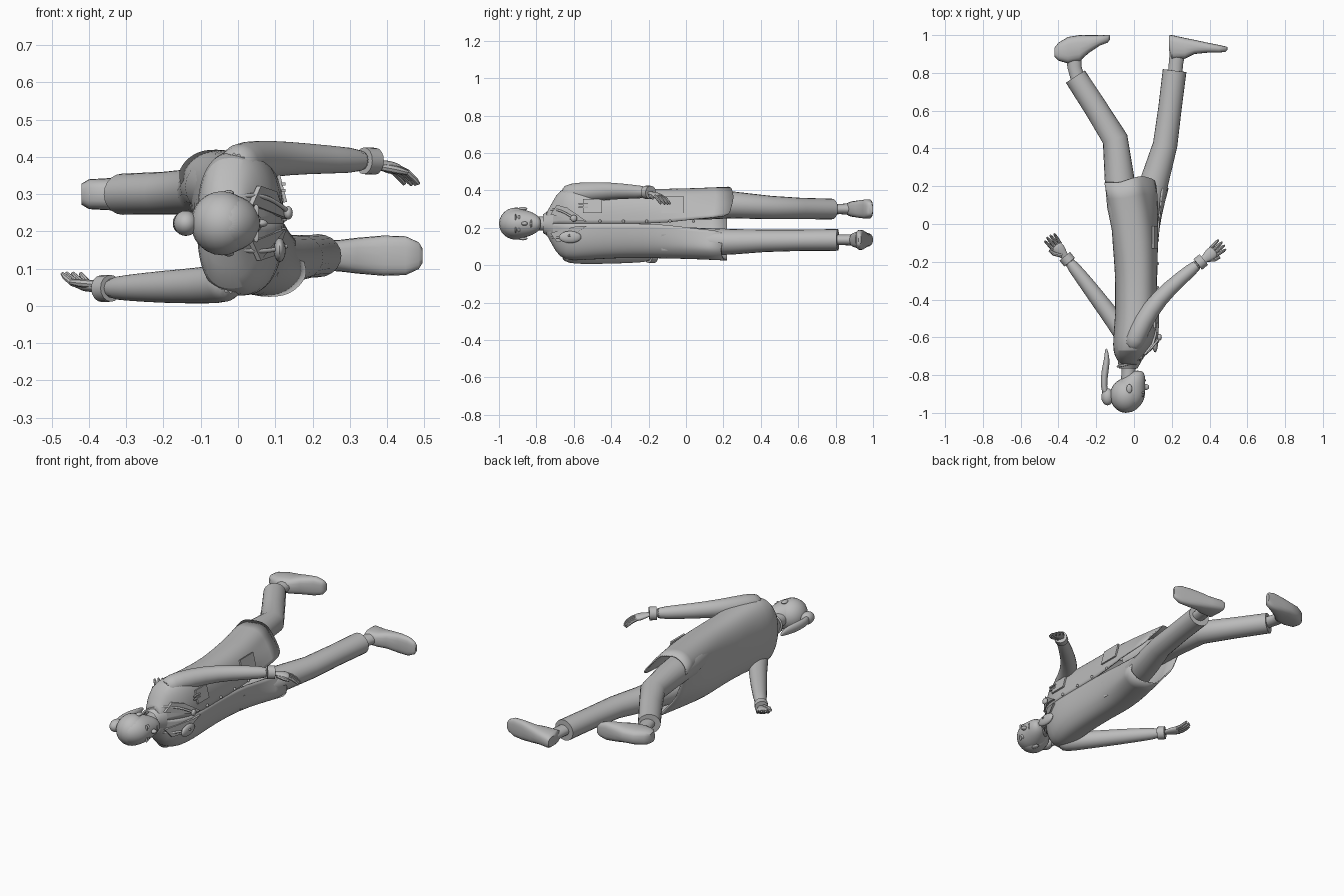
import bpy, bmesh
from math import sin, cos, pi, copysign
from mathutils import Vector as V

if "Cube" in bpy.data.objects:
    bpy.data.objects.remove(bpy.data.objects["Cube"])

grey = bpy.data.materials.new("plain_grey")
grey.use_nodes = True
grey.diffuse_color = (0.5, 0.5, 0.5, 1)
grey.node_tree.nodes["Principled BSDF"].inputs["Base Color"].default_value = (0.5, 0.5, 0.5, 1)

MID = 0.222            # middle of the body across its width
Z = V((0, 0, 1))


def finish(name, bm, subdiv=0, angle=0.7):
    bmesh.ops.recalc_face_normals(bm, faces=bm.faces)
    me = bpy.data.meshes.new(name)
    bm.to_mesh(me)
    bm.free()
    ob = bpy.data.objects.new(name, me)
    bpy.context.collection.objects.link(ob)
    me.materials.append(grey)
    if subdiv:
        ob.modifiers.new("smooth", "SUBSURF").levels = subdiv
    bpy.ops.object.select_all(action="DESELECT")
    ob.select_set(True)
    bpy.context.view_layer.objects.active = ob
    bpy.ops.object.shade_smooth_by_angle(angle=angle)
    return ob


def power(v, e):
    return copysign(abs(v) ** e, v)


def ring(c, a, b, n=16, e=1.0):
    """Rounded outline round c, spanned by the half axes a and b."""
    return [V(c) + a * power(cos(2 * pi * i / n), e) + b * power(sin(2 * pi * i / n), e)
            for i in range(n)]


def loft(name, rings, closed=True, caps=True, **kw):
    bm = bmesh.new()
    rows = [[bm.verts.new(p) for p in r] for r in rings]
    n = len(rows[0])
    for r, s in zip(rows, rows[1:]):
        for i in range(n if closed else n - 1):
            j = (i + 1) % n
            bm.faces.new((r[i], r[j], s[j], s[i]))
    if caps:
        bm.faces.new(rows[0])
        bm.faces.new(rows[-1])
    return finish(name, bm, **kw)


def tube(name, pts, flat=1.0, n=16, **kw):
    """Limb through points (x, y, z, radius); flat scales its depth along z."""
    rings = []
    for i, p in enumerate(pts):
        t = V(pts[min(i + 1, len(pts) - 1)][:3]) - V(pts[max(i - 1, 0)][:3])
        side = t.cross(Z).normalized()
        rings.append(ring(p[:3], side * p[3], side.cross(t).normalized() * p[3] * flat, n))
    return loft(name, rings, **kw)


def ball(name, c, r):
    bm = bmesh.new()
    bmesh.ops.create_uvsphere(bm, u_segments=20, v_segments=12, radius=1)
    for v in bm.verts:
        v.co = V(c) + V([k * s for k, s in zip(v.co, r)])
    return finish(name, bm)


def plate(name, c, size, tilt=0):
    bm = bmesh.new()
    bmesh.ops.create_cube(bm, size=1)
    for v in bm.verts:
        v.co = V([k * s for k, s in zip(v.co, size)])
    ob = finish(name, bm)
    ob.location = c
    ob.rotation_euler.y = tilt
    return ob


# Coat: y, back x, front x, half width, stride shear, front gap angle
coat_rows = [(-.75, -.065, .02, .05, 0, 0), (-.715, -.095, .035, .115, 0, 0),
             (-.675, -.11, .07, .185, 0, 0), (-.61, -.112, .112, .198, 0, 0),
             (-.5, -.1, .124, .192, 0, 0), (-.38, -.1, .122, .185, 0, 0),
             (-.25, -.1, .123, .183, 0, 0), (-.1, -.115, .126, .187, .005, .01),
             (.05, -.115, .135, .19, .03, .09), (.22, -.112, .137, .198, .072, .13)]
rings = []
for y, back, front, half, shear, gap in coat_rows:
    row = []
    for i in range(41):
        a = gap + (2 * pi - 2 * gap) * i / 40
        lat = max(-1, min(1, 1.6 * sin(a)))
        x = (back + front) / 2 + (front - back) / 2 * power(cos(a), .8) - shear * lat
        row.append((x, y + shear * .55 * lat * max(0, cos(a)) ** .5, MID + half * power(sin(a), .8)))
    rings.append([V(p) for p in row])
coat = loft("coat", rings, closed=False, caps=False, subdiv=1)
shell = coat.modifiers.new("cloth", "SOLIDIFY")
shell.thickness = .008
shell.offset = -1

# Sleeves and cuffs
arms = {"front": [(-.01, -.655, .37, .045), (.0, -.62, .382, .058), (.05, -.51, .392, .054),
                  (.13, -.395, .397, .046), (.25, -.285, .393, .038), (.355, -.2, .389, .032)],
        "rear": [(-.02, -.655, .074, .045), (-.03, -.62, .062, .056), (-.09, -.53, .055, .05),
                 (-.21, -.37, .051, .044), (-.29, -.265, .049, .036), (-.355, -.185, .047, .03)]}
for side, path in arms.items():
    tube(side + "_sleeve", path, subdiv=1)
    end, d = V(path[-1][:3]), (V(path[-1][:3]) - V(path[-2][:3])).normalized()
    cuff = [(*(end + d * s), .036) for s in (-.022, .018)]
    tube(side + "_cuff", cuff)

    # Hand: flat palm, four curled fingers and a thumb
    curl = -1 if side == "front" else 1
    drift = V((0, 0, -.25 if curl < 0 else .1))
    d = (V((d.x, d.y, 0)) + drift).normalized()
    w = d.cross(Z).normalized()
    tube(side + "_palm", [(*(end + d * s), r) for s, r in
                          ((0, .02), (.03, .021), (.06, .034), (.088, .032), (.096, .025))],
         flat=.5, subdiv=1)
    for k in range(4):
        base = end + d * .085 + w * (k - 1.5) * .016
        reach = .074 - .008 * abs(k - 1.4)
        spread = w * (k - 1.5) * .005
        tube(f"{side}_finger_{k + 1}",
             [(*(base + d * reach * t + spread * t + Z * curl * .026 * t * t), r)
              for t, r in ((0, .009), (.4, .009), (.8, .008), (1, .005))], n=8)
    thumb = -w if side == "rear" else w
    tube(side + "_thumb", [(*(end + d * s + thumb * q + Z * curl * .008), r) for s, q, r in
                           ((.03, .01, .011), (.065, .036, .011), (.095, .044, .007))], n=8)

# Trouser legs, ankles and shoes
legs = {"rear": [(-.03, -.06, .315, .08), (-.06, .1, .32, .083), (-.078, .25, .322, .078),
                 (-.1, .45, .308, .068), (-.2, .61, .303, .062), (-.31, .78, .3, .06)],
        "front": [(.03, -.06, .13, .08), (.075, .1, .125, .08), (.115, .25, .125, .074),
                  (.165, .42, .13, .065), (.19, .61, .133, .062), (.215, .812, .135, .063)]}
ankles = {"rear": [(-.29, .745, .3, .038), (-.315, .83, .3, .037), (-.32, .9, .3, .042)],
          "front": [(.215, .76, .135, .038), (.222, .85, .135, .038), (.232, .92, .135, .042)]}
# Shoe sections: x, sole y, top y, half width
shoes = {"rear": [(-.42, .935, .885, .028), (-.4, .96, .865, .04), (-.35, .99, .85, .043),
                  (-.29, 1, .86, .044), (-.24, 1, .905, .05), (-.18, 1, .945, .052),
                  (-.14, 1, .96, .04), (-.128, 1, .975, .024)],
         "front": [(.185, .998, .92, .028), (.2, 1, .87, .04), (.27, .985, .875, .042),
                   (.32, .975, .9, .048), (.39, .96, .907, .054), (.45, .948, .907, .052),
                   (.485, .94, .912, .036), (.495, .937, .922, .02)]}
for side in legs:
    tube(side + "_trouser_leg", legs[side], flat=.92, n=20)
    tube(side + "_ankle", ankles[side], flat=.75)
    zc = ankles[side][0][2]
    loft(side + "_shoe", [ring((x, (s + t) / 2, zc), V((0, (s - t) / 2, 0)), Z * h, 20, .7)
                          for x, s, t, h in shoes[side]])

# Head, neck and hair
X = V((1, 0, 0))
head = [(-.998, -.035, .02, .02), (-.98, -.035, .055, .053), (-.94, -.034, .086, .078),
        (-.9, -.028, .089, .08), (-.86, -.024, .084, .075), (-.82, -.003, .064, .061),
        (-.79, .01, .045, .042), (-.776, .018, .024, .022)]
loft("head", [ring((cx, y, MID), X * a, Z * b, 24) for y, cx, a, b in head], subdiv=1)
loft("neck", [ring((x, y, MID), X * r, Z * r, 20) for y, x, r in
              ((-.84, -.03, .04), (-.77, -.028, .037), (-.7, -.025, .05))])
ball("hair_cap", (-.043, -.908, MID), (.084, .092, .086))
ball("hair_bun", (-.14, -.915, MID), (.033, .045, .034))
tube("ponytail", [(-.142, -.92, MID, .016), (-.164, -.86, MID, .017), (-.152, -.77, MID, .02),
                  (-.142, -.71, MID, .015), (-.148, -.655, MID, .005)], flat=1.4, subdiv=1)

# Face
ball("nose", (.06, -.863, MID), (.02, .017, .011))
ball("mouth", (.052, -.828, MID), (.012, .007, .022))
for name, s in (("upper", 1), ("lower", -1)):
    ball(name + "_eye", (.047, -.893, MID + s * .032), (.009, .007, .014))
    ball(name + "_brow", (.049, -.911, MID + s * .033), (.008, .004, .018))
    ball(name + "_ear", (-.025, -.872, MID + s * .08), (.015, .024, .009))

# Collar and lapels
loft("collar", [ring((x, y, MID), X * a, Z * b, 24) for y, x, a, b in
                ((-.765, -.03, .048, .05), (-.735, -.025, .06, .068), (-.712, -.02, .066, .09))],
     caps=False)
for name, s in (("upper", 1), ("lower", -1)):
    bm = bmesh.new()
    corners = [(.04, -.725, .05), (.062, -.69, .1), (.105, -.635, .085), (.132, -.53, .012), (.128, -.59, .015)]
    front = [bm.verts.new((x, y, MID + s * z)) for x, y, z in corners]
    face = bm.faces.new(front)
    extra = bmesh.ops.extrude_face_region(bm, geom=[face])["geom"]
    bmesh.ops.translate(bm, vec=(-.012, 0, 0), verts=[v for v in extra if isinstance(v, bmesh.types.BMVert)])
    finish(name + "_lapel", bm)

# Listening tube round the neck
cu = bpy.data.curves.new("listening_tube", "CURVE")
cu.dimensions = "3D"
cu.bevel_depth = .006
cu.bevel_resolution = 2
spline = cu.splines.new("NURBS")
points = [(.138, -.6, .25), (.085, -.67, .3), (.01, -.735, .3), (-.09, -.755, .265), (-.09, -.755, .18),
          (.01, -.735, .145), (.085, -.67, .145), (.13, -.62, .16)]
spline.points.add(len(points) - 1)
for p, co in zip(spline.points, points):
    p.co = (*co, 1)
spline.use_endpoint_u = True
cu.materials.append(grey)
bpy.context.collection.objects.link(bpy.data.objects.new("listening_tube", cu))
ball("listening_disc", (.135, -.6, .25), (.012, .018, .018))
ball("round_badge", (.112, -.62, .15), (.016, .06, .032))

# Buttons, pockets and pens
for k in range(5):
    ball(f"button_{k + 1}", (.125, -.46 + k * .125, MID + .013), (.008, .008, .008))
plate("chest_pocket", (.118, -.5, .315), (.009, .1, .075), -.25)
for k in range(2):
    plate(f"pen_{k + 1}", (.122, -.55, .31 + k * .018), (.01, .05, .008))
for name, s in (("upper", 1), ("lower", -1)):
    plate(name + "_hip_pocket", (.112, -.07, MID + s * .1), (.009, .12, .09), -s * .25)
